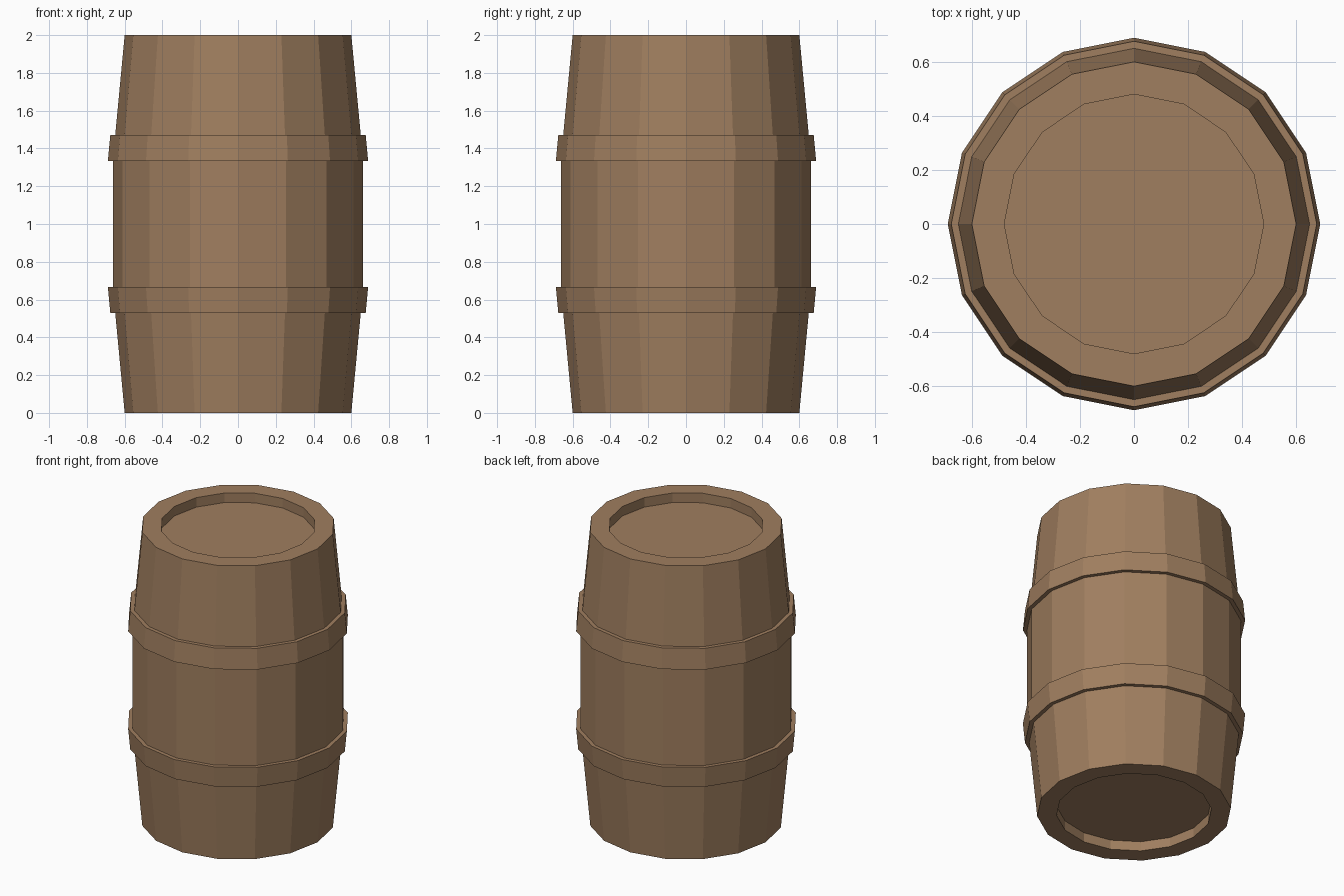
import bpy, bmesh
from math import cos, sin, tau

if "Cube" in bpy.data.objects:
    bpy.data.objects.remove(bpy.data.objects["Cube"])

SIDES = 16

wood = bpy.data.materials.new("wood")
wood.diffuse_color = (0.35, 0.21, 0.115, 1)
wood.use_nodes = True
wood.node_tree.nodes["Principled BSDF"].inputs["Base Color"].default_value = wood.diffuse_color


def lathe(name, profile, closed=False):
    """Revolve (radius, z) points into a flat-faced solid; cap the ends unless closed."""
    bm = bmesh.new()
    rings = [[bm.verts.new((r * cos(tau * i / SIDES), r * sin(tau * i / SIDES), z))
              for i in range(SIDES)] for r, z in profile]
    pairs = list(zip(rings, rings[1:]))
    if closed:
        pairs.append((rings[-1], rings[0]))
    else:
        bm.faces.new(rings[0][::-1])
        bm.faces.new(rings[-1])
    for a, b in pairs:
        for i in range(SIDES):
            j = (i + 1) % SIDES
            bm.faces.new((a[i], a[j], b[j], b[i]))
    bmesh.ops.recalc_face_normals(bm, faces=bm.faces)
    mesh = bpy.data.meshes.new(name)
    bm.to_mesh(mesh)
    bm.free()
    mesh.materials.append(wood)
    obj = bpy.data.objects.new(name, mesh)
    bpy.context.collection.objects.link(obj)
    return obj


def flip(profile):
    return [(r, 2 - z) for r, z in profile]


# Staves with a recessed head at both ends
half = [(0.48, 0.065), (0.48, 0), (0.60, 0), (0.663, 0.667)]
lathe("barrel_body", half + flip(half)[::-1])

# Hoops, slightly sunk into the staves
hoop = [(0.64, 0.528), (0.676, 0.528), (0.689, 0.667), (0.655, 0.667)]
lathe("lower_hoop", hoop, closed=True)
lathe("upper_hoop", flip(hoop), closed=True)
